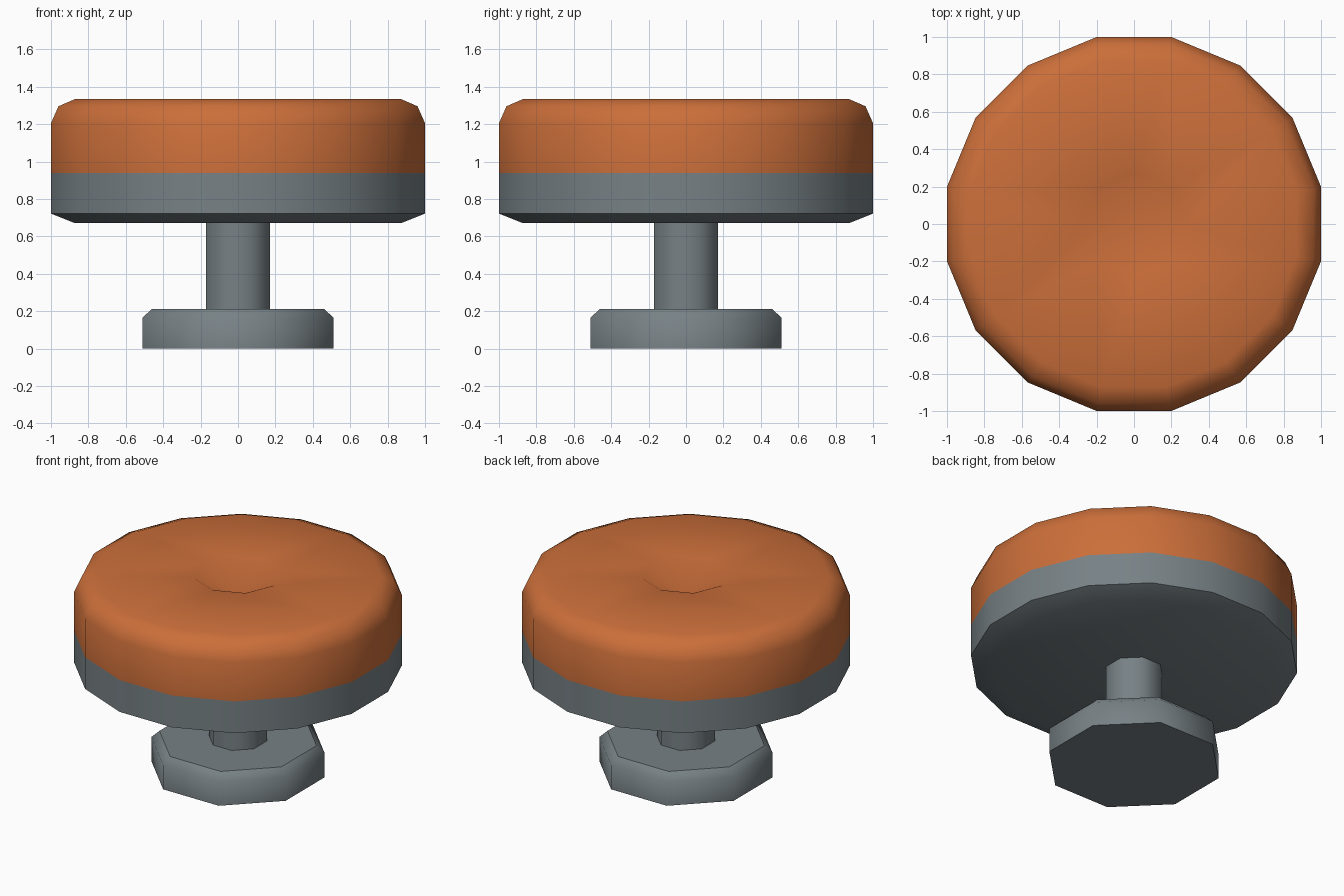
import bpy, bmesh, math

if "Cube" in bpy.data.objects:
    bpy.data.objects.remove(bpy.data.objects["Cube"])


def material(name, rgb):
    m = bpy.data.materials.new(name)
    m.diffuse_color = (*rgb, 1)
    m.use_nodes = True
    m.node_tree.nodes["Principled BSDF"].inputs["Base Color"].default_value = m.diffuse_color
    return m


orange = material("orange_leather", (0.60, 0.158, 0.042))
grey = material("grey_metal", (0.185, 0.22, 0.235))


def ring(bm, sides, apothem, z):
    # ring whose flat sides face the axes, sized by half its width
    r = apothem / math.cos(math.pi / sides)
    return [bm.verts.new((r * math.cos(a), r * math.sin(a), z))
            for a in (2 * math.pi * (i + 0.5) / sides for i in range(sides))]


def loft(bm, sides, profile):
    rings = [ring(bm, sides, r, z) for r, z in profile]
    for a, b in zip(rings, rings[1:]):
        for i in range(sides):
            j = (i + 1) % sides
            bm.faces.new((a[i], a[j], b[j], b[i]))
    return rings


def finish(bm, name, mat):
    bm.normal_update()
    for f in bm.faces:
        f.smooth = True
    for e in bm.edges:
        if len(e.link_faces) == 2:
            cap = any(len(f.verts) > 4 for f in e.link_faces)
            if e.calc_face_angle(0) > math.radians(35 if cap else 50):
                e.smooth = False
    mesh = bpy.data.meshes.new(name)
    bm.to_mesh(mesh)
    bm.free()
    mesh.materials.append(mat)
    ob = bpy.data.objects.new(name, mesh)
    bpy.context.collection.objects.link(ob)


# octagonal foot
bm = bmesh.new()
r = loft(bm, 8, [(0.51, 0), (0.51, 0.165), (0.462, 0.212)])
bm.faces.new(r[0][::-1])
bm.faces.new(r[-1])
finish(bm, "foot", grey)

# octagonal column
bm = bmesh.new()
loft(bm, 8, [(0.17, 0.212), (0.17, 0.672)])
finish(bm, "column", grey)

# metal pan under the cushion
bm = bmesh.new()
r = loft(bm, 16, [(0.875, 0.672), (1.0, 0.722), (1.0, 0.94)])
centre = bm.verts.new((0, 0, 0.672))
for i in range(16):
    bm.faces.new((r[0][(i + 1) % 16], r[0][i], centre))
finish(bm, "seat_pan", grey)

# cushion with a dimple in the middle
bm = bmesh.new()
r = loft(bm, 16, [(1.0, 0.94), (1.0, 1.205), (0.96, 1.296), (0.87, 1.335)])
top = r[-1]
inner = [bm.verts.new((0.277 * math.cos(k * math.pi / 4),
                       0.277 * math.sin(k * math.pi / 4), 1.335)) for k in range(8)]
centre = bm.verts.new((0, 0, 1.20))
for k in range(8):
    n = inner[(k + 1) % 8]
    bm.faces.new((inner[k], top[2 * k - 1], top[2 * k]))
    bm.faces.new((inner[k], top[2 * k], top[2 * k + 1], n))
    bm.faces.new((inner[k], n, centre))
finish(bm, "cushion", orange)
